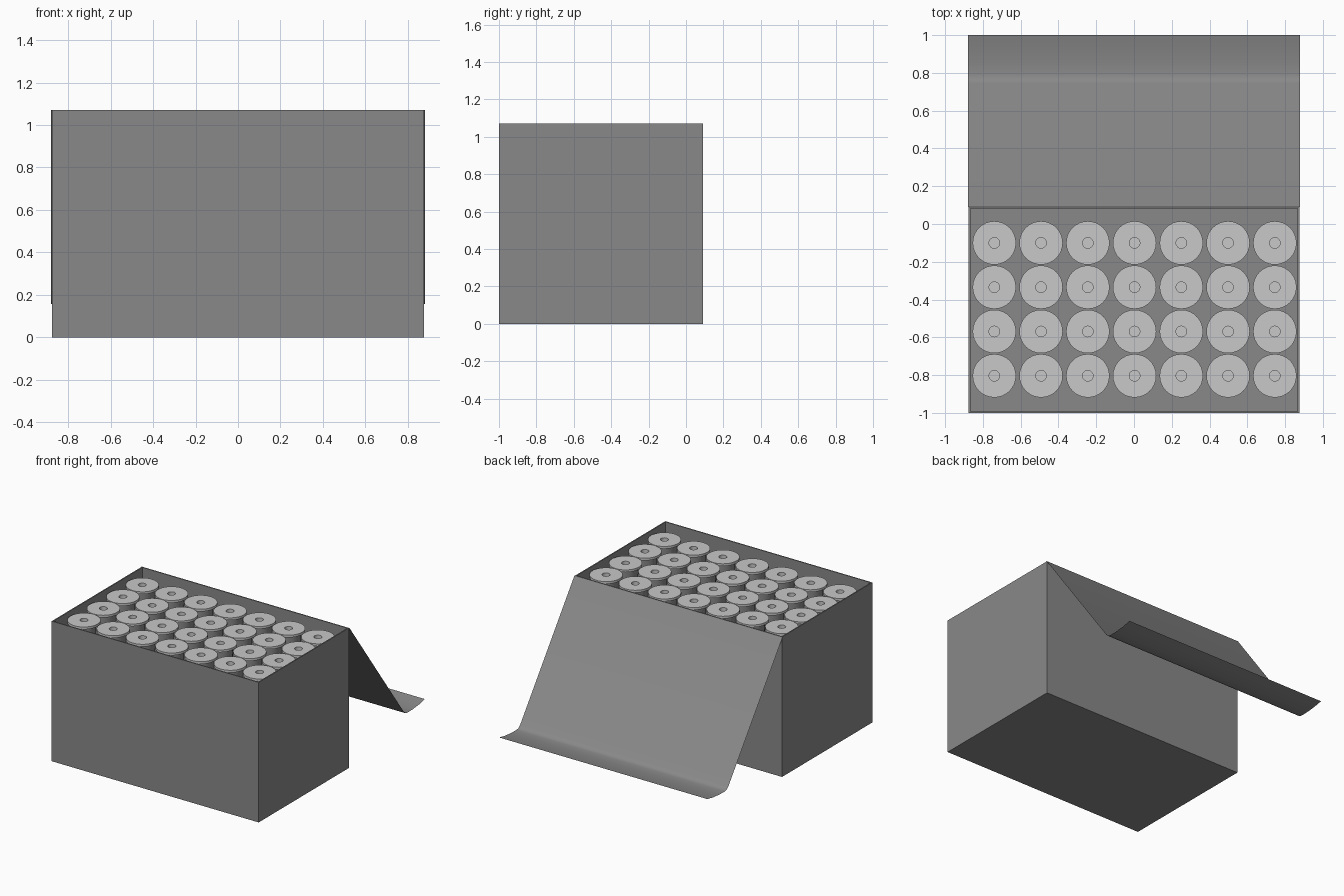
import bpy, bmesh, math
from mathutils import Vector

cube = bpy.data.objects.get("Cube")
if cube:
    bpy.data.objects.remove(cube, do_unlink=True)


def material(name, value):
    m = bpy.data.materials.new(name)
    m.use_nodes = True
    colour = (value, value, value, 1)
    m.diffuse_color = colour
    m.node_tree.nodes["Principled BSDF"].inputs["Base Color"].default_value = colour
    return m


grey = material("box grey", 0.25)
light = material("roll light grey", 0.58)


def add_object(name, bm, mat, smooth=False):
    bmesh.ops.recalc_face_normals(bm, faces=bm.faces)
    mesh = bpy.data.meshes.new(name)
    bm.to_mesh(mesh)
    bm.free()
    mesh.materials.append(mat)
    ob = bpy.data.objects.new(name, mesh)
    bpy.context.collection.objects.link(ob)
    if smooth:
        bpy.ops.object.select_all(action="DESELECT")
        ob.select_set(True)
        bpy.context.view_layer.objects.active = ob
        bpy.ops.object.shade_smooth_by_angle(angle=math.radians(40))
    return ob


def lathe(name, profile, mat, sides=32):
    """Revolve an (r, z) profile around the z axis."""
    bm = bmesh.new()
    verts = [bm.verts.new((r, 0, z)) for r, z in profile]
    edges = [bm.edges.new(pair) for pair in zip(verts, verts[1:])]
    bmesh.ops.spin(bm, geom=verts + edges, cent=(0, 0, 0), axis=(0, 0, 1),
                   angle=math.tau, steps=sides, use_duplicate=False)
    bmesh.ops.remove_doubles(bm, verts=bm.verts, dist=0.0005)
    return add_object(name, bm, mat, True)


# Open box with thin walls
HALF, FRONT, BACK, TOP, WALL = 0.875, -1.0, 0.09, 1.07, 0.012
bm = bmesh.new()
bmesh.ops.create_cube(bm, size=1)
for v in bm.verts:
    v.co = Vector((v.co.x * 2 * HALF, (FRONT + BACK) / 2 + v.co.y * (BACK - FRONT),
                   (v.co.z + 0.5) * TOP))
lid = max(bm.faces, key=lambda f: f.calc_center_median().z)
bmesh.ops.inset_individual(bm, faces=[lid], thickness=WALL)
floor = bmesh.ops.extrude_discrete_faces(bm, faces=[lid])["faces"][0]
for v in floor.verts:
    v.co.z = WALL
add_object("box", bm, grey)

# Open lid hanging behind the box, with a curved tuck flap
bm = bmesh.new()
path = [(BACK, TOP), (0.745, 0.18), (0.765, 0.162), (0.79, 0.157),
        (0.85, 0.158), (0.93, 0.166), (1.0, 0.18)]
rows = [[bm.verts.new((x, y, z)) for x in (-0.88, 0.88)] for y, z in path]
for a, b in zip(rows, rows[1:]):
    bm.faces.new((a[0], a[1], b[1], b[0]))
add_object("lid_flap", bm, grey, True)

# Spools: light end discs with a recessed hole, around a grey winding
disc = lathe("spool_top_disc", [(0, 0.98), (0.028, 0.98), (0.028, 1.04), (0.115, 1.04),
                                (0.115, 1.022), (0.085, 1.022)], light)
winding = lathe("spool_winding", [(0.085, 0.04), (0.085, 1.022)], grey)
base = lathe("spool_base_disc", [(0, 0.014), (0.115, 0.014), (0.115, 0.04), (0.085, 0.04)], light)

for part in (disc, winding, base):
    for row in range(4):
        for col in range(7):
            at = ((col - 3) * 0.2475 + 0.003, -0.1 - row * 0.2345, 0)
            if row == col == 0:
                part.location = at
                continue
            copy = part.copy()
            copy.name = f"{part.name}_{row}_{col}"
            copy.location = at
            bpy.context.collection.objects.link(copy)
